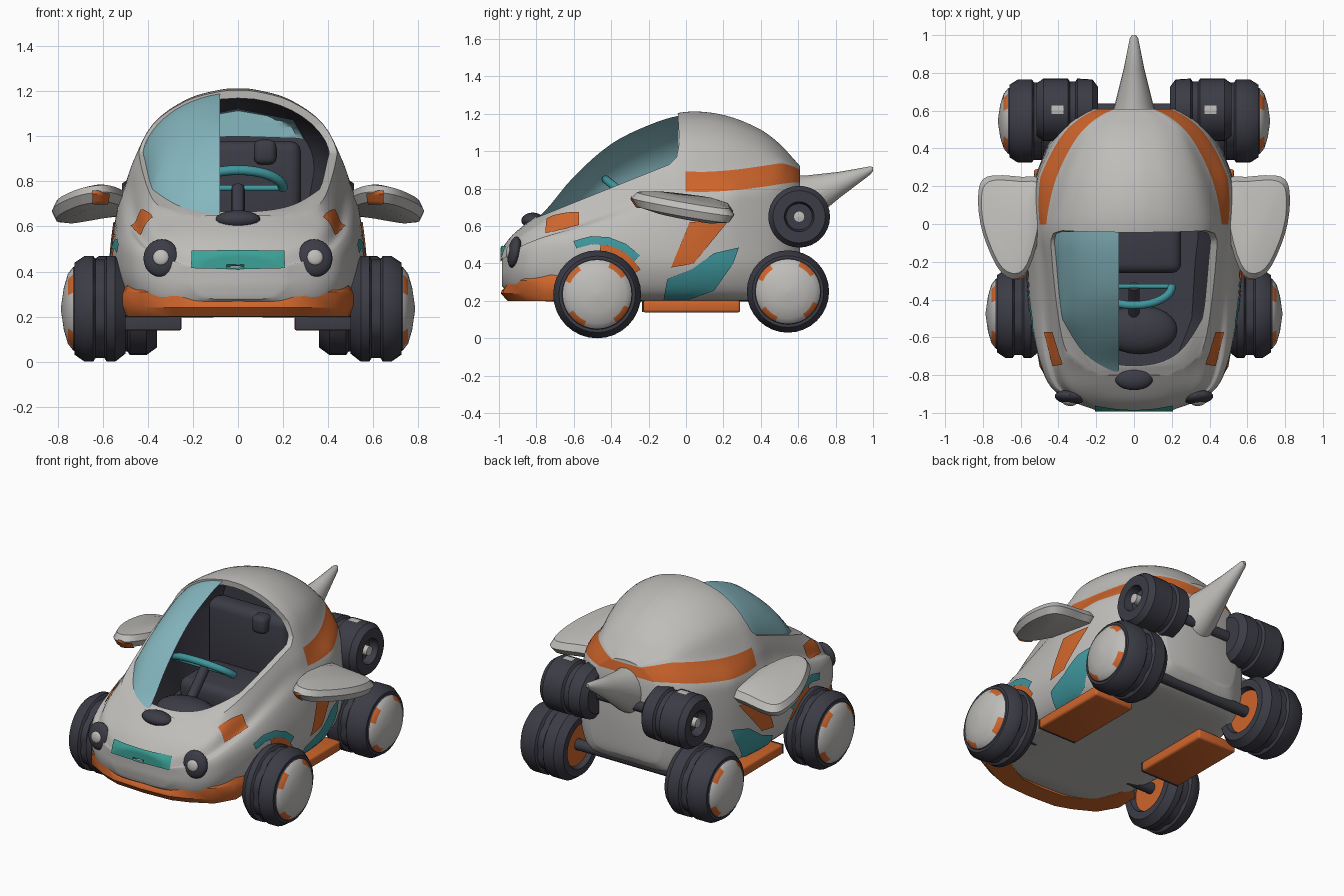
import bpy, bmesh, math
from mathutils import Vector
from mathutils.bvhtree import BVHTree

if "Cube" in bpy.data.objects:
    bpy.data.objects.remove(bpy.data.objects["Cube"])


def material(name, *rgb):
    m = bpy.data.materials.new(name)
    m.use_nodes = True
    m.diffuse_color = (*rgb, 1)
    bsdf = next(n for n in m.node_tree.nodes if n.type == 'BSDF_PRINCIPLED')
    bsdf.inputs["Base Color"].default_value = (*rgb, 1)
    return m


GREY = material("warm grey paint", .52, .51, .49)
ORANGE = material("orange paint", .62, .13, .025)
DARK = material("dark rubber", .045, .045, .062)
TEAL = material("teal trim", .05, .31, .34)
GREEN = material("green teal grille", .045, .36, .31)
GLASS = material("pale blue glass", .24, .48, .53)
ALL = []


def spline(keys, n, closed=False):
    """Smooth curve through tuples of any length."""
    out, m = [], len(keys)
    at = (lambda i: keys[i % m]) if closed else (lambda i: keys[max(0, min(m - 1, i))])
    for i in range(m if closed else m - 1):
        for k in range(n):
            t = k / n
            out.append(tuple(.5 * (2 * b + (c - a) * t + (2 * a - 5 * b + 4 * c - d) * t * t
                                   + (3 * b - a - 3 * c + d) * t ** 3)
                             for a, b, c, d in zip(at(i - 1), at(i), at(i + 1), at(i + 2))))
    return out if closed else out + [tuple(keys[-1])]


def finish(name, bm, mats):
    bmesh.ops.recalc_face_normals(bm, faces=bm.faces)
    me = bpy.data.meshes.new(name)
    bm.to_mesh(me)
    bm.free()
    for m in mats:
        me.materials.append(m)
    ob = bpy.data.objects.new(name, me)
    bpy.context.scene.collection.objects.link(ob)
    ALL.append(ob)
    return ob


def loft(name, rings, mats, rule=lambda i, j: 0):
    """Skin closed rings, with strip caps so that bands run across the ends."""
    bm = bmesh.new()
    vs = [[bm.verts.new(p) for p in r] for r in rings]
    n = len(rings[0])
    for i in range(len(vs) - 1):
        for j in range(n):
            k = (j + 1) % n
            f = bm.faces.new((vs[i][j], vs[i][k], vs[i + 1][k], vs[i + 1][j]))
            f.material_index = rule(i, j)
    for i in (0, len(vs) - 1):
        for j in range(n // 2):
            idx = dict.fromkeys((j, j + 1, n - j - 1, (n - j) % n))
            f = bm.faces.new([vs[i][k] for k in idx])
            f.material_index = rule(i, j)
    return finish(name, bm, mats)


def lathe(name, s, cy, cz, prof, mats, rule=lambda i, j: 0, notch=(), n=32):
    """Revolve (x, radius) pairs around a sideways axle."""
    rings = []
    for i, (x, r) in enumerate(prof):
        rr = [r * (.94 if i in notch and j % 4 == 0 else 1) for j in range(n)]
        rings.append([(s * x, cy + rr[j] * math.cos(math.tau * j / n),
                       cz + rr[j] * math.sin(math.tau * j / n)) for j in range(n)])
    return loft(name, rings, mats, rule)


def box(name, loc, size, mat, bevel=.03):
    bm = bmesh.new()
    bmesh.ops.create_cube(bm, size=1)
    for v in bm.verts:
        v.co = Vector(a * b + c for a, b, c in zip(v.co, size, loc))
    bmesh.ops.bevel(bm, geom=bm.edges[:], offset=bevel, segments=3, profile=.5, affect='EDGES')
    return finish(name, bm, [mat])


def ball(name, loc, size, mat, aim=None):
    bm = bmesh.new()
    bmesh.ops.create_uvsphere(bm, u_segments=24, v_segments=12, radius=1)
    q = (aim or Vector((0, 0, 1))).to_track_quat('Z', 'Y')
    for v in bm.verts:
        v.co = q @ Vector(a * b for a, b in zip(v.co, size)) + Vector(loc)
    return finish(name, bm, [mat])


def tube(name, pts, r, mat, n=12):
    rings = []
    for i, p in enumerate(pts):
        d = Vector(pts[min(i + 1, len(pts) - 1)]) - Vector(pts[max(i - 1, 0)])
        u = d.cross(Vector((0, .3, 1))).normalized()
        w = d.cross(u).normalized()
        rings.append([Vector(p) + r * (u * math.cos(math.tau * j / n) + w * math.sin(math.tau * j / n))
                      for j in range(n)])
    return loft(name, rings, [mat])


def tree(ob):
    bm = bmesh.new()
    bm.from_mesh(ob.data)
    return BVHTree.FromBMesh(bm)


def cast(bvh, axis, s, a, b):
    """Hit a surface from the side (0), the front (1) or the top (2)."""
    o, d = [((s * 3, a, b), (-s, 0, 0)), ((s * a, -3, b), (0, 1, 0)), ((s * a, b, 3), (0, 0, -1))][axis]
    return bvh.ray_cast(Vector(o), Vector(d))[:2]


def decal(name, bvh, axis, s, low, high, mat, n=8):
    """Thin painted plate between two outlines, laid on a surface."""
    bm = bmesh.new()
    grid = []
    for i in range((len(low) - 1) * n + 1):
        k = min(i // n, len(low) - 2)
        t = i / n - k
        a, b = (Vector(l[k]).lerp(Vector(l[k + 1]), t) for l in (low, high))
        row = []
        for m in range(n + 1):
            hit, nor = cast(bvh, axis, s, *a.lerp(b, m / n))
            row.append(hit and bm.verts.new(hit + nor * .008))
        grid.append(row)
    for r, q in zip(grid, grid[1:]):
        for m in range(n):
            c = (r[m], r[m + 1], q[m + 1], q[m])
            if all(c):
                bm.faces.new(c)
    return finish(name, bm, [mat])


# Body stations: y, floor, half width, its height, shoulder half width, shoulder height, top
STATIONS = spline([
    (-.985, .28, .20, .38, .16, .44, .48), (-.93, .24, .35, .42, .27, .48, .55),
    (-.86, .22, .44, .45, .35, .53, .61), (-.75, .2, .49, .48, .39, .58, .70),
    (-.6, .2, .525, .5, .41, .635, .88), (-.4, .2, .55, .50, .425, .73, 1.055),
    (-.2, .2, .56, .50, .44, .82, 1.155), (-.04, .2, .56, .50, .46, .85, 1.205),
    (.1, .2, .55, .50, .445, .85, 1.21), (.25, .2, .52, .50, .405, .86, 1.18),
    (.4, .2, .46, .50, .335, .88, 1.115), (.5, .21, .40, .52, .265, .895, 1.04),
    (.57, .25, .33, .55, .18, .9, .965), (.61, .31, .26, .6, .1, .89, .92)], 4)


def whole(half, y):
    full = half + [(-x, z) for x, z in half[-2:0:-1]]
    return [(x, y, z) for x, z in full]


def dome(w, zr, zt, degrees):
    return [(w * math.cos(math.radians(d)), zr + (zt - zr) * math.sin(math.radians(d))) for d in degrees]


def body_ring(st):
    y, zb, w, zm, ws, zr, zt = st
    belt = ws + .04 + .05 * max(0, min(1, y / .25))
    keys = [(0, zb), (.6 * w, zb), (.86 * w, zb + .03), (.99 * w, (zb + zm) / 2 + .01), (w, zm),
            ((w + belt) / 2 + .005, (zm + zr) / 2 + .01), (belt, zr - .15 * (zr - zm) - .015),
            (1.01 * ws, zr + min(.04, .3 * (zt - zr)))] + dome(ws, zr, zt, (35, 60, 80)) + [(0, zt)]
    return whole(spline(keys, 4), y)


body = loft("body_shell", [body_ring(s) for s in STATIONS], [GREY, ORANGE, DARK],
            lambda i, j: int(24 <= min(j, 87 - j) < 28 and STATIONS[i][0] > -.01))


def cabin_inset(y):
    """The opening narrows towards the nose."""
    return .4 * max(0, -.5 - y)


# Windscreen opening and cockpit hollow
RIM = lambda y: .645 + (y + .8) * .4
side_cut = [(-.8, .645), (-.09, RIM(-.09)), (-.05, .97), (-.035, 1.05), (-.05, 1.3), (-.95, 1.3)]
opening = loft("opening_cutter", [[(x, y, z) for y, z in side_cut] for x in (-1, 1)], [GREY])
hollow_rings = []
for y, zb, w, zm, ws, zr, zt in STATIONS:
    if -.77 < y < .33:
        wc = ws - .035 - cabin_inset(y)
        hollow_rings.append(whole([(0, .45), (.8 * wc, .45), (wc, zr - .03)]
                                  + dome(wc, zr, zt - .035, range(0, 86, 8)) + [(0, zt - .035)], y))
hollow = loft("cockpit_cutter", hollow_rings, [DARK])
for cutter in (opening, hollow):
    mod = body.modifiers.new("cut", 'BOOLEAN')
    mod.operation, mod.object, mod.solver = 'DIFFERENCE', cutter, 'EXACT'
    mod.material_mode = 'TRANSFER'
bpy.context.view_layer.update()
cut_mesh = bpy.data.meshes.new_from_object(body.evaluated_get(bpy.context.evaluated_depsgraph_get()))
body.modifiers.clear()
body.data = cut_mesh
for cutter in (opening, hollow):
    ALL.remove(cutter)
    bpy.data.objects.remove(cutter)
shell = tree(body)

# Half windscreen, on the right side only
bm = bmesh.new()
rows = []
for y, zb, w, zm, ws, zr, zt in STATIONS:
    if -.79 < y < -.03:
        W = ws - .02 - cabin_inset(y)
        a1 = math.acos(.08 / W)
        a0 = math.asin(max(0, min(.95, (RIM(y) - .01 - zr) / (zt - zr))))
        a0 = min(a0, a1 - .05)
        arc = [math.degrees(a0 + (a1 - a0) * k / 12) for k in range(13)]
        rows.append([bm.verts.new((-x, y, z)) for x, z in dome(W, zr, zt - .01, arc)])
for p, q in zip(rows, rows[1:]):
    for k in range(12):
        bm.faces.new((p[k], p[k + 1], q[k + 1], q[k]))
finish("windscreen", bm, [GLASS])
decal("rear_cabin_window", shell, 1, 1, [(-.3, .99), (0, 1.0), (.3, .99)], [(-.25, 1.08), (0, 1.13), (.25, 1.08)], GLASS)

# Cockpit fittings
box("seat_back", (0, .14, .76), (.56, .14, .44), DARK, .05)
box("seat_cushion", (0, -.08, .53), (.5, .36, .16), DARK, .05)
box("headrest", (.12, .07, .93), (.1, .1, .11), DARK)
ball("dashboard", (.03, -.56, .58), (.2, .13, .08), DARK)
arc = [math.pi * k / 16 for k in range(17)]
tube("steering_wheel", [(.2 * math.cos(a), -.33 - .1 * math.sin(a), .77 + .08 * math.sin(a)) for a in arc], .022, TEAL)
tube("steering_bar", [(-.2, -.33, .77), (.2, -.33, .77)], .014, TEAL)
tube("steering_column", [(0, -.33, .77), (0, -.52, .58)], .03, DARK)
ball("hood_knob", (0, -.82, .63), (.1, .06, .042), DARK)

# Front bumper
half = [(.51, -.62, .22, .32), (.49, -.74, .2, .34), (.42, -.86, .2, .34), (.29, -.93, .2, .34),
        (.19, -.965, .2, .29), (0, -.975, .2, .285)]
path = half + [(-x, *r) for x, *r in half[-2::-1]]
loft("front_bumper", [[(x, y + .02, lo), (x * 1.02, y - .015, lo + .04), (x * 1.02, y - .01, hi - .03), (x, y + .02, hi),
                       (x * .78, y + .14, hi), (x * .78, y + .14, lo)] for x, y, lo, hi in path], [ORANGE])
decal("grille_bar", shell, 1, 1, [(-.205, .415), (0, .41), (.205, .415)], [(-.205, .49), (0, .49), (.205, .49)], GREEN)

# Tail spike
loft("tail_spike", [[(rx * math.cos(math.tau * j / 20), y, z + rz * math.sin(math.tau * j / 20)) for j in range(20)]
                    for y, z, rx, rz in ((.55, .71, .13, .16), (.64, .735, .1, .135), (.82, .82, .055, .07),
                                         (.985, .897, .022, .022), (1, .905, .01, .01))], [GREY])

# Axles
for name, y, z, w in (("front_axle", -.475, .235, .55), ("rear_axle", .54, .25, .5), ("pod_axle", .605, .65, .25)):
    tube(name, [(-w, y, z), (w, y, z)], .035, DARK)


def wheel(name, s, cy, cz, R, x0, x1, xc):
    mid = (x0 + x1) / 2
    prof = [(x0 + .03, .02), (x0 + .03, .6 * R), (x0, .65 * R), (x0, .85 * R), (x0 + .045, R), (mid - .03, R),
            (mid - .02, .95 * R), (mid + .02, .95 * R), (mid + .03, R), (x1 - .045, R), (x1, .87 * R), (x1, .8 * R),
            (x1 + .008, .78 * R), (x1 + .03, .66 * R), (xc - .012, .4 * R), (xc, .05 * R)]

    def rule(i, j):
        if i == 0:
            return 1
        if i < 12:
            return 0
        return 1 if i == 12 and j % 8 in (3, 4, 5) else 2
    lathe(name, s, cy, cz, prof, [DARK, ORANGE, GREY], rule, (6, 7))


for s, side in ((1, "left"), (-1, "right")):
    wheel(side + "_front_wheel", s, -.475, .235, .235, .5, .725, .785)
    wheel(side + "_rear_wheel", s, .545, .25, .22, .36, .66, .72)

    # Rear thruster pod
    pod = lathe(side + "_rear_pod", s, .605, .65,
                [(.19, .04), (.19, .12), (.22, .16), (.3, .165), (.31, .15), (.34, .15), (.35, .165), (.48, .165),
                 (.515, .14), (.515, .08), (.46, .07), (.46, .03), (.51, .03), (.515, .005)], [DARK, GREY],
                lambda i, j: int(i > 10))
    decal(side + "_pod_patch", tree(pod), 2, s, [(.37, .58), (.37, .63)], [(.44, .58), (.44, .63)], GREY)

    # Side fin
    outline = spline([(.48, .22), (.6, .25), (.78, .25), (.825, .15), (.8, -.05), (.7, -.26), (.58, -.27), (.5, -.05)], 4, True)
    fin = loft(side + "_fin", [[(s * (.65 + (x - .65) * k), y * k, .705 - .15 * y * k + dz - .1 * (x - .65)) for x, y in outline]
                               for k, dz in ((.6, -.055), (.9, -.04), (1, 0), (.9, .035), (.6, .05))], [GREY])
    decal(side + "_fin_mark", tree(fin), 1, s, [(.58, .705), (.645, .705)], [(.575, .75), (.645, .755)], ORANGE)

    # Running board
    box(side + "_running_board", (s * .39, .03, .17), (.28, .52, .065), ORANGE, .015)
    box(side + "_board_front", (s * .39, -.232, .17), (.275, .008, .06), DARK, .002)

    # Painted side panels and hood marks
    decal(side + "_side_stripe", shell, 0, s, [(-.08, .38), (.02, .62)], [(.04, .4), (.22, .62)], ORANGE)
    decal(side + "_sill_panel", shell, 0, s, [(-.12, .215), (.02, .215), (.15, .26), (.25, .4)],
          [(-.1, .32), (.03, .37), (.15, .455), (.28, .485)], TEAL)
    for part, d0, step, r0, r1, mat in (("arch_trim", 42, 18, .268, .31, TEAL), ("arch_lining", 30, 14, .2, .268, ORANGE)):
        arch = [math.radians(d0 + step * k) for k in range(5)]
        decal(f"{side}_{part}", shell, 0, s, [(-.475 + r0 * math.cos(a), .235 + r0 * math.sin(a)) for a in arch],
              [(-.475 + r1 * math.cos(a), .235 + r1 * math.sin(a)) for a in arch], mat)
    decal(side + "_hood_mark", shell, 2, s, [(.425, -.57), (.375, -.74)], [(.475, -.57), (.425, -.75)], ORANGE)

    # Headlights
    hit, nor = cast(shell, 1, s, .34, .46)
    aim = (nor * .35 + Vector((0, -1, .1))).normalized()
    ball(side + "_headlight_ring", hit + Vector((0, .01, 0)), (.08, .085, .035), DARK, aim)
    ball(side + "_headlight_lamp", hit + aim * .02, (.036, .036, .015), GREY, aim)

# Smooth shading with crisp edges
bpy.ops.object.select_all(action='DESELECT')
for ob in ALL:
    ob.select_set(True)
bpy.context.view_layer.objects.active = body
bpy.ops.object.shade_smooth_by_angle(angle=math.radians(35))
